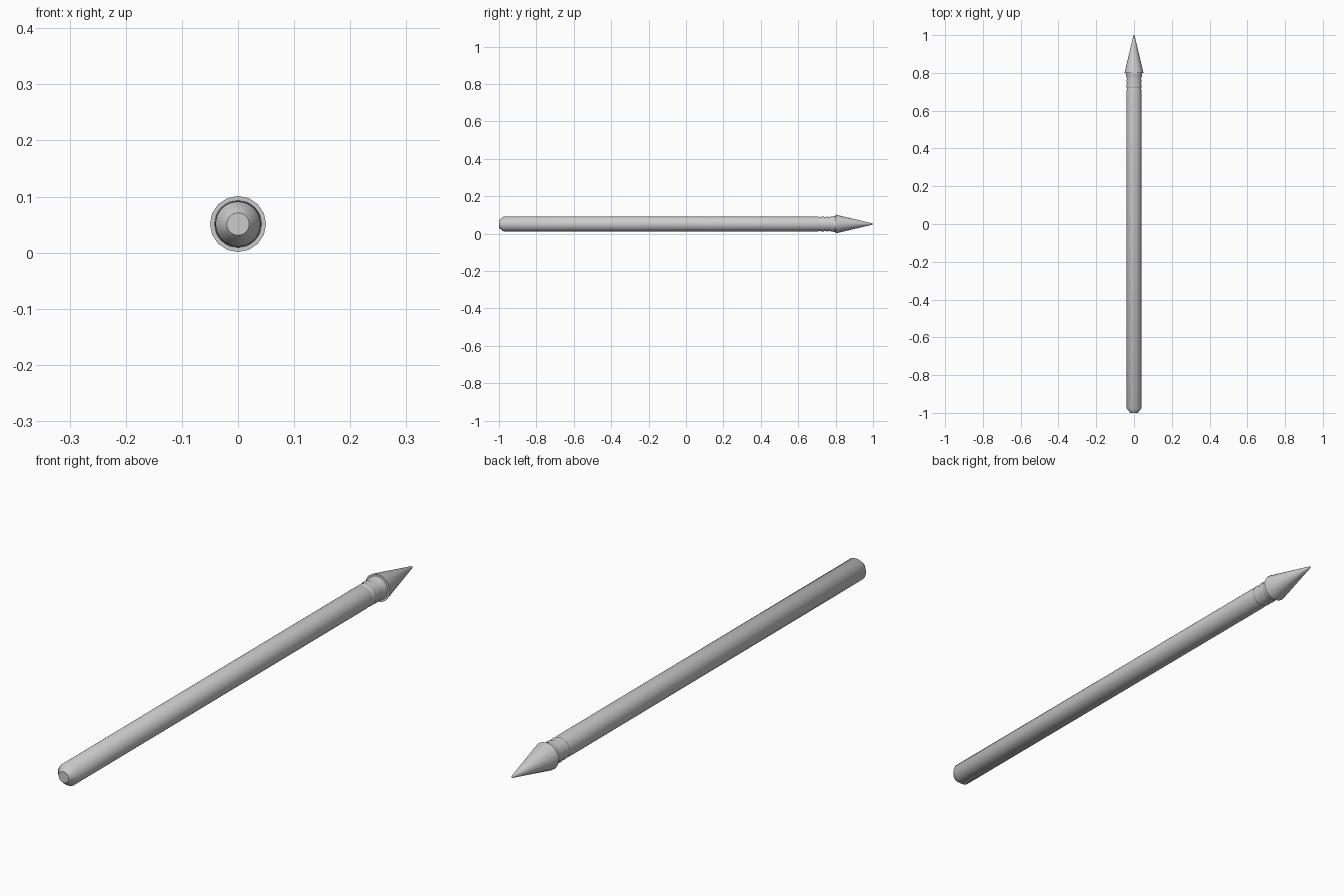
import bpy, bmesh, math

if "Cube" in bpy.data.objects:
    bpy.data.objects.remove(bpy.data.objects["Cube"])

AXIS_Z = 0.051


def lathe(name, profile, sides, angle=40):
    """Revolve (y, radius) points about the long axis and cap both ends."""
    bm = bmesh.new()
    rings = []
    for y, r in profile:
        ring = []
        for i in range(sides):
            a = 2 * math.pi * i / sides
            ring.append(bm.verts.new((r * math.sin(a), y, AXIS_Z + r * math.cos(a))))
        rings.append(ring)
    for a, b in zip(rings, rings[1:]):
        for i in range(sides):
            j = (i + 1) % sides
            bm.faces.new((a[i], a[j], b[j], b[i]))
    bm.faces.new(rings[0])
    bm.faces.new(rings[-1])
    bmesh.ops.recalc_face_normals(bm, faces=bm.faces)
    mesh = bpy.data.meshes.new(name)
    bm.to_mesh(mesh)
    bm.free()
    obj = bpy.data.objects.new(name, mesh)
    bpy.context.collection.objects.link(obj)
    bpy.ops.object.select_all(action='DESELECT')
    obj.select_set(True)
    bpy.context.view_layer.objects.active = obj
    bpy.ops.object.shade_smooth_by_angle(angle=math.radians(angle))
    return obj


# Long shaft with chamfered butt and slightly tapered front end
lathe("shaft", [(-1, 0.02), (-0.975, 0.04), (0.70, 0.04), (0.73, 0.036)], 32)

# Narrow neck with shallow binding ridges
lathe("neck", [(0.715, 0.036), (0.725, 0.040), (0.735, 0.040), (0.745, 0.037),
               (0.757, 0.041), (0.768, 0.037), (0.78, 0.041), (0.802, 0.042)], 32)

# Pointed head with a flat back
lathe("head", [(0.80, 0.05), (0.995, 0.004), (1.0, 0.0015)], 16)
